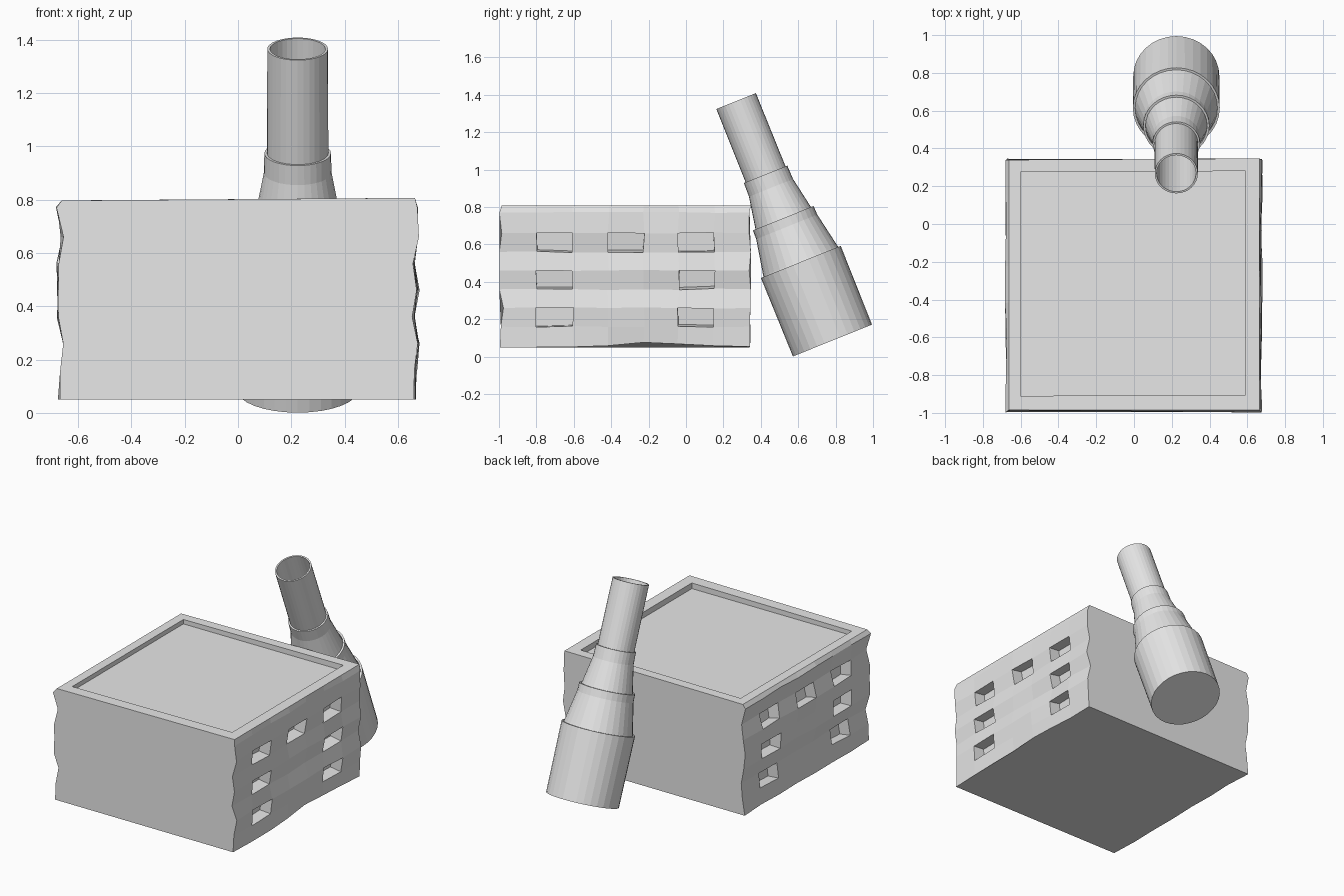
import bpy, bmesh, math, random
from mathutils import Vector, Matrix

if "Cube" in bpy.data.objects:
    bpy.data.objects.remove(bpy.data.objects["Cube"])

random.seed(4)
stone = bpy.data.materials.new("light_grey_stone")
stone.diffuse_color = (0.8, 0.8, 0.8, 1)
stone.use_nodes = True
stone.node_tree.nodes["Principled BSDF"].inputs["Base Color"].default_value = stone.diffuse_color


def finish(bm, name):
    bmesh.ops.recalc_face_normals(bm, faces=bm.faces[:])
    mesh = bpy.data.meshes.new(name)
    bm.to_mesh(mesh)
    bm.free()
    mesh.materials.append(stone)
    obj = bpy.data.objects.new(name, mesh)
    bpy.context.collection.objects.link(obj)
    return obj


# Hall: rough gridded side walls joined by plain front, back, floor and roof
ROWS = [0.05, 0.16, 0.26, 0.36, 0.46, 0.56, 0.66, 0.77, 0.802]
COLS = [-0.99, -0.80, -0.605, -0.415, -0.225, -0.04, 0.15, 0.342]
RIGHT_X = [0.663, 0.667, 0.676, 0.658, 0.676, 0.658, 0.674, 0.670, 0.664]
LEFT_X = [-0.670, -0.662, -0.652, -0.676, -0.674, -0.676, -0.660, -0.678, -0.662]
FRONT_Y = [-0.995, -0.99, -0.976, -0.998, -0.996, -0.998, -0.985, -0.998, -0.985]
BASE_LIFT = [0, 0, 0.002, 0.008, 0.026, 0.018, 0.008, 0.003]
WINDOWS = [(1, 1), (1, 3), (1, 5), (3, 5), (5, 1), (5, 3), (5, 5)]
DEPTH = 0.08


def wobble(a):
    return random.uniform(-a, a)


def side_wall(bm, xs, side):
    """Grid of wall vertices indexed [column][row], with recessed windows."""
    grid = []
    last = len(COLS) - 1
    for j, y in enumerate(COLS):
        column = []
        for k, z in enumerate(ROWS):
            top = k == len(ROWS) - 1
            px = xs[k] + (0 if top else wobble(0.006))
            py = FRONT_Y[k] if j == 0 else y + wobble(0.005)
            pz = z + (BASE_LIFT[j] if k == 0 and side > 0 else 0)
            pz += side * 0.005 if top else (wobble(0.004) if 0 < k and 0 < j < last else 0)
            column.append(bm.verts.new((px, py, pz)))
        grid.append(column)
    for j in range(last):
        for k in range(len(ROWS) - 1):
            loop = [grid[j][k], grid[j + 1][k], grid[j + 1][k + 1], grid[j][k + 1]]
            if (j, k) not in WINDOWS:
                bm.faces.new(loop)
                continue
            n = (loop[2].co - loop[0].co).cross(loop[3].co - loop[1].co).normalized()
            if n.x * side > 0:
                n = -n
            inner = [bm.verts.new(v.co + n * DEPTH) for v in loop]
            for i in range(4):
                m = (i + 1) % 4
                bm.faces.new([loop[i], loop[m], inner[m], inner[i]])
            bm.faces.new(inner)
    return grid


bm = bmesh.new()
right = side_wall(bm, RIGHT_X, 1)
left = side_wall(bm, LEFT_X, -1)
bm.faces.new(left[0] + right[0][::-1])                            # front
bm.faces.new(left[-1] + right[-1][::-1])                          # back
bm.faces.new([c[0] for c in left] + [c[0] for c in right][::-1])  # underside

# Roof rim and sunken deck
corners = [(-0.60, -0.91), (0.59, -0.905), (0.59, 0.28), (-0.60, 0.275)]
lip = [bm.verts.new((x, y, 0.802 + 0.007 * x)) for x, y in corners]
deck = [bm.verts.new((x, y, 0.768)) for x, y in corners]
bm.faces.new([left[0][-1], right[0][-1], lip[1], lip[0]])
bm.faces.new([c[-1] for c in right] + [lip[2], lip[1]])
bm.faces.new([right[-1][-1], left[-1][-1], lip[3], lip[2]])
bm.faces.new([c[-1] for c in left] + [lip[3], lip[0]])
for i in range(4):
    m = (i + 1) % 4
    bm.faces.new([lip[i], lip[m], deck[m], deck[i]])
bm.faces.new(deck)
finish(bm, "hall")

# Leaning chimney: stepped profile (radius, distance along the axis), hollow at the top
PROFILE = [(0.228, 0.0), (0.230, 0.453), (0.218, 0.453), (0.218, 0.445), (0.214, 0.46),
           (0.176, 0.655), (0.175, 0.705), (0.163, 0.705), (0.163, 0.69),
           (0.157, 0.72), (0.127, 0.88), (0.125, 0.958), (0.115, 0.958),
           (0.115, 0.945), (0.114, 1.38), (0.104, 1.38), (0.104, 0.75)]
SEGMENTS = 32
bm = bmesh.new()
rings = []
for r, t in PROFILE:
    ring = []
    for s in range(SEGMENTS):
        a = 2 * math.pi * s / SEGMENTS
        ring.append(bm.verts.new((r * math.cos(a), r * math.sin(a), t)))
    rings.append(ring)
for lower, upper in zip(rings, rings[1:]):
    for s in range(SEGMENTS):
        m = (s + 1) % SEGMENTS
        bm.faces.new([lower[s], lower[m], upper[m], upper[s]])
bm.faces.new(rings[0])
bm.faces.new(rings[-1])
chimney = finish(bm, "chimney")
lean = Vector((0, -0.515, 1.28)).normalized()
tilt = math.atan2(-lean.y, lean.z)
chimney.matrix_world = Matrix.Translation((0.224, 0.783, 0.086)) @ Matrix.Rotation(tilt, 4, "X")
